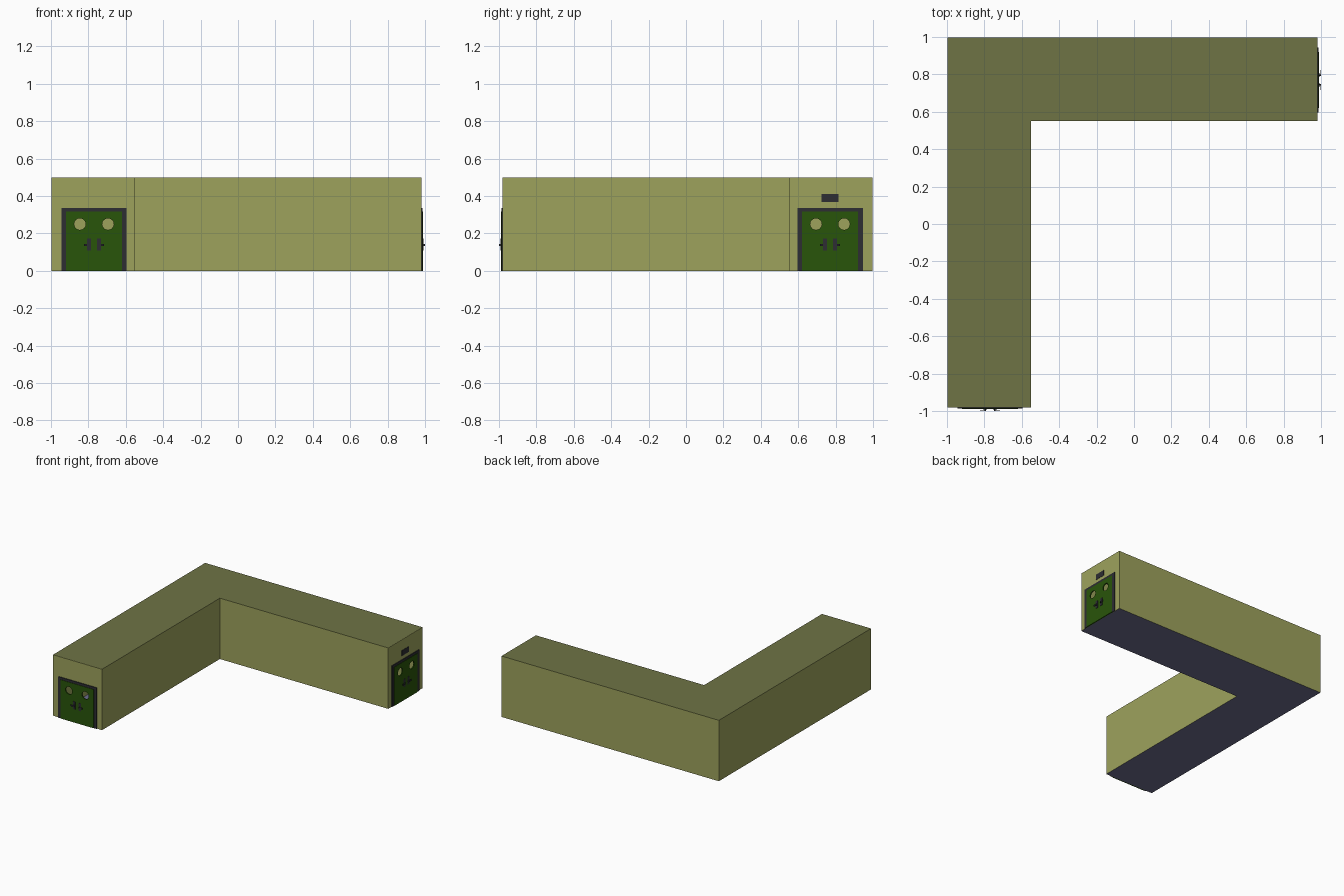
import bpy, bmesh, math
from mathutils import Matrix

if "Cube" in bpy.data.objects:
    bpy.data.objects.remove(bpy.data.objects["Cube"])


def material(name, rgb):
    m = bpy.data.materials.new(name)
    m.diffuse_color = (*rgb, 1)
    m.use_nodes = True
    m.node_tree.nodes["Principled BSDF"].inputs["Base Color"].default_value = m.diffuse_color
    return m


WALL = material("olive wall", (0.338, 0.362, 0.108))
ROOF = material("dark olive roof", (0.158, 0.174, 0.06))
FLOOR = material("slate floor", (0.155, 0.155, 0.27))
DOOR = material("door green", (0.022, 0.09, 0.003))
DARK = material("charcoal trim", (0.026, 0.026, 0.032))


def finish(name, bm, mats, matrix=Matrix()):
    me = bpy.data.meshes.new(name)
    bm.to_mesh(me)
    bm.free()
    for m in mats:
        me.materials.append(m)
    ob = bpy.data.objects.new(name, me)
    ob.matrix_world = matrix
    bpy.context.collection.objects.link(ob)
    return ob


def extrude(bm, faces, vec):
    ext = bmesh.ops.extrude_face_region(bm, geom=faces)
    bmesh.ops.translate(bm, vec=vec, verts=[v for v in ext["geom"] if isinstance(v, bmesh.types.BMVert)])
    bmesh.ops.recalc_face_normals(bm, faces=bm.faces)


def box(name, lo, hi, mat, matrix):
    bm = bmesh.new()
    size = [b - a for a, b in zip(lo, hi)]
    mid = [(a + b) / 2 for a, b in zip(lo, hi)]
    bmesh.ops.create_cube(bm, size=1, matrix=Matrix.Translation(mid) @ Matrix.Diagonal((*size, 1)))
    return finish(name, bm, [mat], matrix)


def prism(name, loops, y0, y1, mat, matrix):
    """Extrude an x-z outline (first loop) with holes (other loops) along y."""
    bm = bmesh.new()
    edges = []
    for loop in loops:
        vs = [bm.verts.new((x, y0, z)) for x, z in loop]
        edges += [bm.edges.new((vs[i - 1], vs[i])) for i in range(len(vs))]
    bmesh.ops.triangle_fill(bm, edges=edges, use_beauty=True, normal=(0, -1, 0))
    bmesh.ops.dissolve_limit(bm, angle_limit=0.01, verts=bm.verts, edges=bm.edges)
    extrude(bm, bm.faces[:], (0, y1 - y0, 0))
    return finish(name, bm, [mat], matrix)


def arch(w, h, inner_w, inner_h):
    """Outline of a doorway surround."""
    return [(-w, 0), (-w, h), (w, h), (w, 0),
            (inner_w, 0), (inner_w, inner_h), (-inner_w, inner_h), (-inner_w, 0)]


# Hollow L-shaped corridor, coloured by face direction, open at both ends
X0, X1, IN = -0.996, 0.98, 0.55
bm = bmesh.new()
plan = [(X0, -X1), (-IN, -X1), (-IN, IN), (X1, IN), (X1, -X0), (X0, -X0)]
extrude(bm, [bm.faces.new([bm.verts.new((x, y, 0)) for x, y in plan])], (0, 0, 0.5))
for f in bm.faces:
    f.material_index = 1 if f.normal.z > 0.5 else 2 if f.normal.z < -0.5 else 0
ends = [f for f in bm.faces
        if (f.normal.x > 0.5 and f.calc_center_median().x > 0.9)
        or (f.normal.y < -0.5 and f.calc_center_median().y < -0.9)]
bmesh.ops.delete(bm, geom=ends, context='FACES_ONLY')
finish("corridor_shell", bm, [WALL, ROOF, FLOOR])


def double_door(prefix, matrix, left, right):
    """End wall and double door in local space: x across, -y outward, z up."""
    # end wall around the doorway
    wall = arch(0, 0.5, 0.15, 0.318)
    wall[:4] = [(left, 0), (left, 0.5), (right, 0.5), (right, 0)]
    prism(prefix + "_end_wall", [wall], 0.004, 0, WALL, matrix)
    # frame around the opening
    prism(prefix + "_door_frame", [arch(0.175, 0.337, 0.15, 0.318)], 0, -0.006, DARK, matrix)
    for side, s in (("left", -1), ("right", 1)):
        tag = f"{prefix}_{side}_"
        # door leaf with a see-through round window
        leaf = [(0, 0), (s * 0.15, 0), (s * 0.15, 0.318), (0, 0.318)]
        hole = [(s * 0.075 + 0.031 * math.cos(math.tau * i / 16),
                 0.25 + 0.031 * math.sin(math.tau * i / 16)) for i in range(16)]
        prism(tag + "door_leaf", [leaf, hole], 0, -0.009, DOOR, matrix)
        # handle plate, stem and lever
        x0, x1 = sorted((s * 0.015, s * 0.037))
        box(tag + "handle_plate", (x0, -0.012, 0.11), (x1, -0.008, 0.173), DARK, matrix)
        x0, x1 = sorted((s * 0.022, s * 0.03))
        box(tag + "handle_stem", (x0, -0.018, 0.132), (x1, -0.011, 0.144), DARK, matrix)
        x0, x1 = sorted((s * 0.022, s * 0.054))
        box(tag + "handle_lever", (x0, -0.02, 0.132), (x1, -0.016, 0.144), DARK, matrix)


front = Matrix.Translation((-0.77, -X1, 0))
right = Matrix.Translation((X1, 0.77, 0)) @ Matrix.Rotation(math.pi / 2, 4, 'Z')
double_door("front", front, X0 + 0.77, 0.77 - IN)
double_door("right", right, IN - 0.77, -X0 - 0.77)

# blank plate above the right-hand door
box("door_sign", (-0.045, -0.002, 0.367), (0.045, 0, 0.412), DARK, right)
